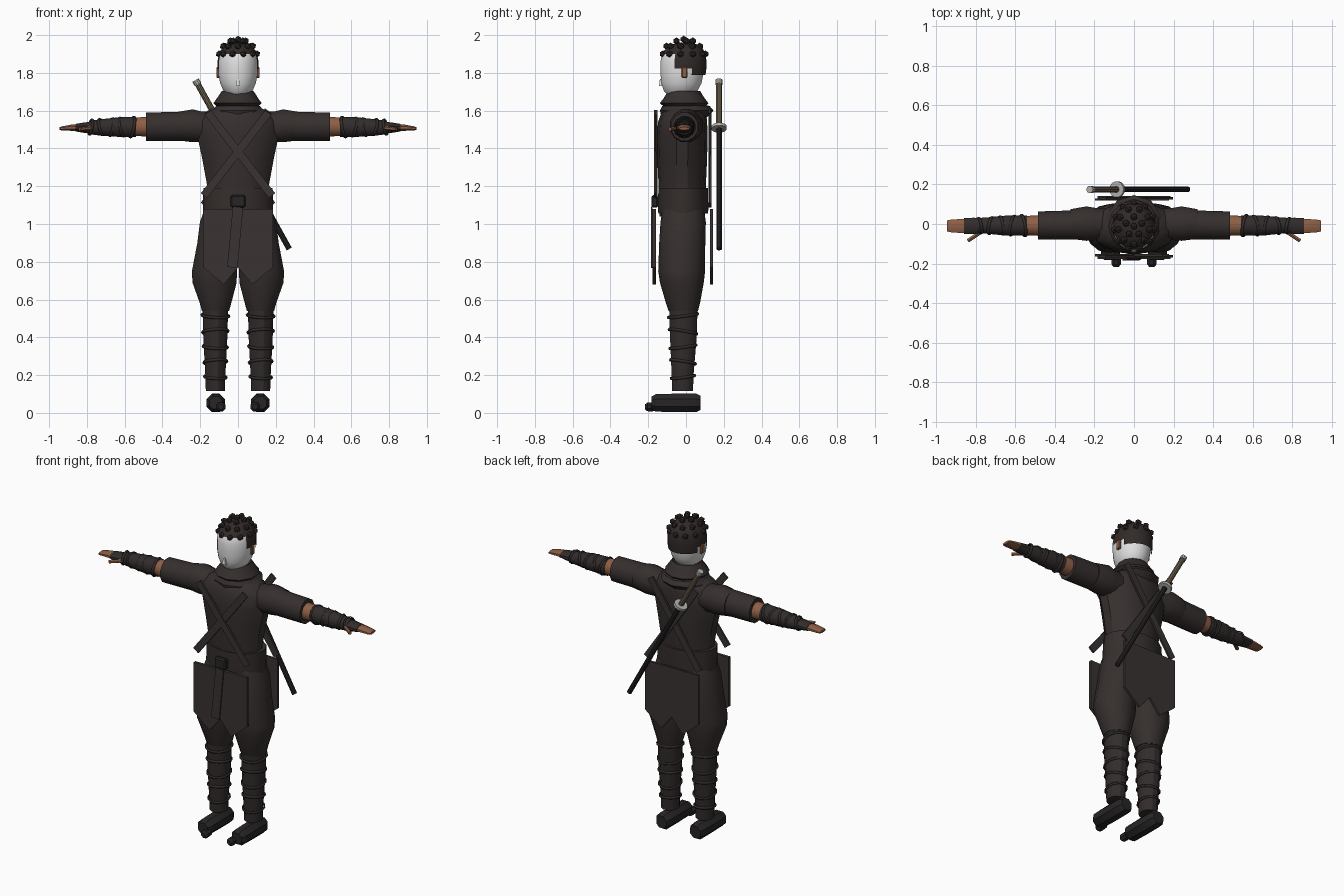
import bpy, bmesh, math
from mathutils import Vector, Matrix

if "Cube" in bpy.data.objects:
    bpy.data.objects.remove(bpy.data.objects["Cube"])

def mat(name, r, g, b):
    m = bpy.data.materials.new(name)
    m.diffuse_color = (r, g, b, 1)
    m.use_nodes = True
    m.node_tree.nodes["Principled BSDF"].inputs["Base Color"].default_value = m.diffuse_color
    return m

CLOTH = mat("dark_cloth", .036, .028, .027)
WRAP = mat("wrap_cloth", .032, .025, .025)
STRAP = mat("strap_cloth", .042, .032, .032)
HAIR = mat("hair", .03, .023, .021)
BELT = mat("belt_leather", .036, .027, .026)
BLACK = mat("black_lacquer", .02, .018, .018)
SKIN = mat("skin", .27, .115, .06)
WHITE = mat("mask_white", .75, .75, .75)
GRIP = mat("grip_olive", .15, .12, .075)
METAL = mat("pale_metal", .45, .45, .43)

def finish(name, bm, material, smooth=True, loc=None):
    bmesh.ops.recalc_face_normals(bm, faces=bm.faces)
    me = bpy.data.meshes.new(name)
    bm.to_mesh(me)
    bm.free()
    ob = bpy.data.objects.new(name, me)
    bpy.context.collection.objects.link(ob)
    me.materials.append(material)
    if loc:
        ob.location = loc
    if smooth:
        bpy.ops.object.select_all(action='DESELECT')
        ob.select_set(True)
        bpy.context.view_layer.objects.active = ob
        bpy.ops.object.shade_smooth_by_angle(angle=math.radians(32))
    return ob

def loft_mesh(axis, rings, n=12):
    """rings: (position along axis, centre a, centre b, radius a, radius b)"""
    bm = bmesh.new()
    loops = []
    for t, ca, cb, ra, rb in rings:
        loop = []
        for i in range(n):
            w = 2 * math.pi * (i + .5) / n
            a, b = ca + ra * math.cos(w), cb + rb * math.sin(w)
            loop.append(bm.verts.new({'x': (t, a, b), 'y': (a, t, b), 'z': (a, b, t)}[axis]))
        loops.append(loop)
    for lo, hi in zip(loops, loops[1:]):
        for i in range(n):
            j = (i + 1) % n
            bm.faces.new((lo[i], lo[j], hi[j], hi[i]))
    bm.faces.new(loops[0])
    bm.faces.new(loops[-1])
    return bm

def loft(name, axis, rings, material, n=12, smooth=True):
    return finish(name, loft_mesh(axis, rings, n), material, smooth)

def box(name, c, size, material, rot=None, bevel=0):
    bm = bmesh.new()
    bmesh.ops.create_cube(bm, size=1)
    bmesh.ops.scale(bm, vec=size, verts=bm.verts)
    if bevel:
        bmesh.ops.bevel(bm, geom=bm.edges[:], offset=bevel, segments=1, affect='EDGES')
    if rot:
        bmesh.ops.rotate(bm, matrix=rot, verts=bm.verts)
    return finish(name, bm, material, False, c)

def bar(name, p, q, w, t, material):
    """flat strip between two points (x, z) at depth y"""
    p, q = Vector(p), Vector(q)
    d = q - p
    rot = Matrix.Rotation(math.atan2(d.x, d.z), 3, 'Y')
    return box(name, (p + q) / 2, (w, t, d.length), material, rot)

def rod(name, p, q, r, material, n=10):
    p, q = Vector(p), Vector(q)
    d = q - p
    bm = bmesh.new()
    bmesh.ops.create_cone(bm, cap_ends=True, segments=n, radius1=r, radius2=r, depth=d.length)
    bmesh.ops.rotate(bm, matrix=d.to_track_quat('Z', 'Y').to_matrix(), verts=bm.verts)
    return finish(name, bm, material, True, (p + q) / 2)

def band(name, c, ra, rb, axis, tilt, material):
    """tilted wrap ring around a limb"""
    bpy.ops.mesh.primitive_torus_add(major_segments=14, minor_segments=5, major_radius=1, minor_radius=.09)
    ob = bpy.context.object
    ob.name = name
    ob.data.materials.append(material)
    m = Matrix.Diagonal((ra, rb, .09, 1))
    if axis == 'x':
        m = Matrix.Rotation(tilt, 4, 'Y') @ Matrix.Rotation(math.pi / 2, 4, 'Y') @ m
        m = Matrix.Rotation(tilt, 4, 'Z') @ m
    else:
        m = Matrix.Rotation(tilt, 4, 'X') @ Matrix.Rotation(tilt * .4, 4, 'Y') @ m
    ob.data.transform(Matrix.Translation(c) @ m)
    bpy.ops.object.shade_smooth()

def panel(name, s, y, t):
    """pointed hanging cloth"""
    pts = [(0, 1.08), (.185, 1.08), (.185, .77), (.075, .68), (0, .77)]
    bm = bmesh.new()
    f = bm.faces.new([bm.verts.new((s * x, y - t / 2, z)) for x, z in pts])
    ext = bmesh.ops.extrude_face_region(bm, geom=[f])['geom']
    bmesh.ops.translate(bm, vec=(0, t, 0), verts=[v for v in ext if isinstance(v, bmesh.types.BMVert)])
    finish(name, bm, STRAP, False)

# torso, belt, buckle and hanging sash tail
loft("torso", 'z', [(1.04, 0, -.02, .17, .12), (1.2, 0, -.02, .167, .125), (1.35, 0, -.02, .195, .132),
     (1.47, 0, -.02, .222, .134), (1.54, 0, -.018, .222, .13), (1.59, 0, -.012, .175, .118),
     (1.63, 0, -.01, .09, .09)], CLOTH, 14)
loft("belt", 'z', [(1.055, 0, -.015, .188, .134), (1.08, 0, -.015, .19, .136), (1.19, 0, -.015, .187, .134)], BELT, 16)
box("buckle", (0, -.165, 1.12), (.078, .035, .065), BLACK, None, .008)
bar("sash_tail", (0, -.181, 1.09), (-.03, -.181, .77), .055, .008, STRAP)

# crossed straps and hanging panels
for s, side in ((1, "left"), (-1, "right")):
    bar("front_strap_" + side, (-s * .16, -.161 - .003 * s, 1.59), (s * .18, -.161 - .003 * s, 1.15), .042, .012, STRAP)
    bar("back_strap_" + side, (-s * .16, .127 + .003 * s, 1.6), (s * .18, .127 + .003 * s, 1.1), .042, .012, STRAP)
    panel("front_panel_" + side, s, -.168, .018)
    panel("back_panel_" + side, s, .135, .014)

# layered scarf and neck
loft("scarf_lower", 'z', [(1.565, 0, -.01, .13, .12), (1.6, 0, .004, .145, .142), (1.625, 0, 0, .12, .125),
     (1.635, 0, 0, .07, .07)], CLOTH, 10)
loft("scarf_upper", 'z', [(1.61, 0, -.005, .10, .10), (1.64, 0, -.01, .13, .13), (1.665, 0, -.01, .112, .11),
     (1.705, 0, -.01, .085, .085), (1.69, 0, -.01, .07, .07)], CLOTH, 11)
loft("neck", 'z', [(1.6, 0, 0, .055, .058), (1.74, 0, 0, .055, .058)], SKIN)

# head, hair cap cut from the same shape, nose and ears
head = [(1.685, 0, -.03, .055, .07), (1.705, 0, -.028, .078, .09), (1.745, 0, -.024, .095, .107),
        (1.785, 0, -.022, .103, .113), (1.82, 0, -.02, .105, .116), (1.86, 0, -.02, .104, .116),
        (1.895, 0, -.018, .097, .11), (1.925, 0, -.015, .08, .092), (1.945, 0, -.012, .055, .065),
        (1.957, 0, -.012, .02, .025)]
loft("mask_head", 'z', head, WHITE, 24)
bm = loft_mesh('z', [(z + .004, 0, cy + .006, rx + .005, ry + .007) for z, _, cy, rx, ry in head[3:]], 24)
drop = [f for f in bm.faces if len(f.verts) > 4 and f.calc_center_median().z < 1.9
        or f.calc_center_median().z < 1.895 and f.calc_center_median().y < -.055
        or f.calc_center_median().z < 1.82 and f.calc_center_median().y < .03]
bmesh.ops.delete(bm, geom=drop, context='FACES')
finish("hair_cap", bm, HAIR)
loft("nose", 'z', [(1.73, 0, -.134, .017, .013), (1.768, 0, -.134, .008, .006)], WHITE, 4, False)
for s, side in ((1, "left"), (-1, "right")):
    box("ear_" + side, (s * .106, -.008, 1.802), (.018, .03, .058), SKIN, None, .005)

# hair curls
for row, (elev, count) in enumerate(((14, 11), (40, 9), (66, 5), (90, 1))):
    e = math.radians(elev)
    for i in range(count):
        w = 2 * math.pi * (i + .5 * (row % 2)) / count + math.pi / 2
        bm = bmesh.new()
        bmesh.ops.create_icosphere(bm, subdivisions=1, radius=.019)
        finish("curl", bm, HAIR, False, (.104 * math.cos(e) * math.cos(w),
               -.012 + .118 * math.cos(e) * math.sin(w), 1.875 + .103 * math.sin(e)))

for s, side in ((1, "left"), (-1, "right")):
    def arm(name, rings, material, n=12):
        loft(name + "_" + side, 'x', [(s * x, cy, cz, ry, rz) for x, cy, cz, ry, rz in rings], material, n)
    # arm
    arm("shoulder", [(.14, 0, 1.515, .08, .08), (.2, 0, 1.515, .085, .085), (.24, .002, 1.52, .09, .09),
                     (.32, 0, 1.518, .078, .078)], CLOTH)
    arm("sleeve", [(.28, -.004, 1.518, .076, .08), (.486, -.008, 1.515, .074, .077)], CLOTH)
    arm("elbow", [(.47, -.008, 1.515, .054, .054), (.56, -.008, 1.515, .05, .05)], SKIN)
    arm("forearm", [(.54, -.008, 1.515, .053, .055), (.64, -.008, 1.513, .053, .053), (.75, -.008, 1.511, .042, .042),
                    (.79, -.008, 1.51, .04, .035)], WRAP)
    arm("hand_wrap", [(.77, -.008, 1.51, .038, .032), (.81, -.01, 1.51, .044, .028), (.86, -.01, 1.51, .042, .02)], WRAP, 10)
    arm("hand", [(.84, -.01, 1.51, .038, .018), (.88, -.01, 1.51, .038, .018), (.93, -.01, 1.506, .034, .012),
                 (.945, -.01, 1.505, .03, .008)], SKIN, 8)
    rod("thumb_" + side, (s * .78, -.045, 1.508), (s * .84, -.085, 1.502), .011, SKIN, 6)
    for i in range(5):
        x = .56 + i * .055
        r = .056 - .0035 * i
        band("arm_band_" + side, (s * x, -.008, 1.513), r, r, 'x', (.22 if i % 2 else -.18) * s, WRAP)

    # leg
    loft("thigh_" + side, 'z', [(z, s * cx, cy, rx, ry) for z, cx, cy, rx, ry in (
         (.54, .119, -.014, .074, .078), (.58, .119, -.016, .085, .09), (.69, .124, -.022, .12, .116),
         (.75, .125, -.023, .122, .124), (.9, .11, -.02, .108, .122), (1.01, .104, -.015, .1, .12),
         (1.08, .09, -.015, .09, .11))], CLOTH, 14)
    loft("shin_" + side, 'z', [(z, s * .12, cy, rx, ry) for z, cy, rx, ry in (
         (.115, -.018, .052, .057), (.2, -.018, .055, .06), (.4, -.014, .066, .073), (.56, -.014, .07, .078))], WRAP)
    for i, z in enumerate((.19, .27, .35, .43, .515)):
        k = (z - .115) / .445
        band("leg_band_" + side, (s * .12, -.016, z), .057 + .018 * k, .063 + .02 * k, 'z', -.16 if i % 2 else .13, WRAP)

    # split-toe shoe
    loft("shoe_" + side, 'y', [(y, s * .118, .053, rx, rz) for y, rx, rz in (
         (-.182, .036, .036), (-.16, .052, .05), (-.05, .052, .053), (.055, .052, .053), (.077, .038, .04))], BLACK, 8)
    loft("toe_" + side, 'y', [(y, s * .09, .032, r, r) for y, r in (
         (-.217, .014), (-.205, .025), (-.185, .026), (-.16, .024))], BLACK, 8)

# sword on the back
def on_sword(t):
    return (-.085 + .485 * t, .175, 1.51 - .874 * t)
rod("scabbard", on_sword(0), on_sword(.735), .015, BLACK)
rod("grip", on_sword(0), on_sword(-.27), .016, GRIP)
rod("pommel", on_sword(-.262), on_sword(-.288), .019, METAL)
rod("guard", on_sword(-.008), on_sword(.008), .041, METAL, 14)
